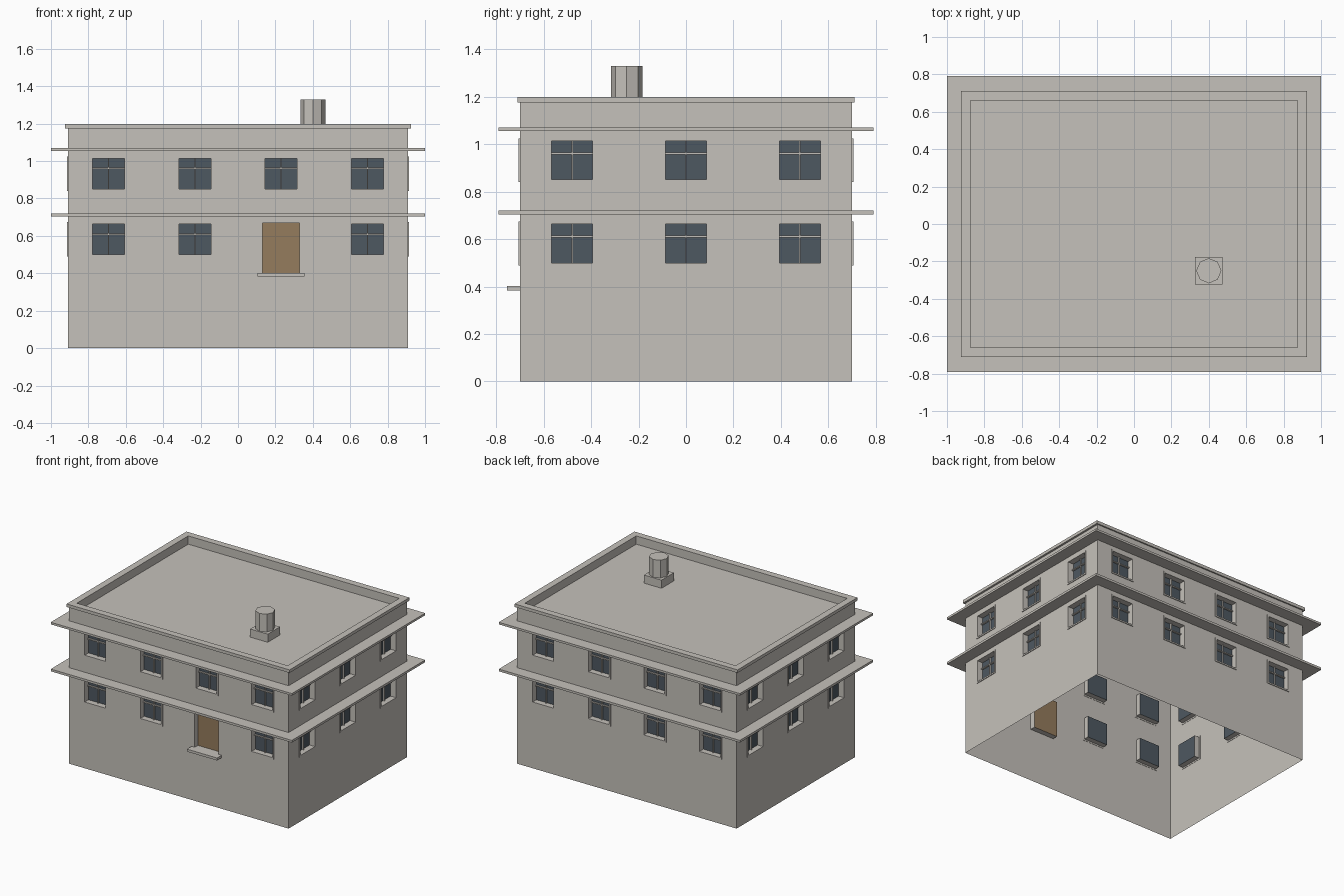
import bpy, bmesh
from math import radians
from mathutils import Matrix, Vector

if "Cube" in bpy.data.objects:
    bpy.data.objects.remove(bpy.data.objects["Cube"])


def material(name, rgb):
    m = bpy.data.materials.new(name)
    m.diffuse_color = (*rgb, 1)
    m.use_nodes = True
    m.node_tree.nodes["Principled BSDF"].inputs["Base Color"].default_value = m.diffuse_color
    return m


STONE = material("warm grey plaster", (0.56, 0.535, 0.495))
GLASS = material("dark blue glass", (0.076, 0.098, 0.12))
WOOD = material("brown wood", (0.30, 0.20, 0.11))

HX, HY = 0.91, 0.70            # half size of the walls
WALL_TOP = 1.175
ROWS = (0.581, 0.932)          # window centre heights
WW, WH = 0.172, 0.163          # window opening
DEPTH = 0.04                   # recess of glass and door
DOOR = (0.13, 0.33, 0.40, 0.67)


def finish(name, bm, *mats):
    me = bpy.data.meshes.new(name)
    bm.to_mesh(me)
    bm.free()
    for m in mats:
        me.materials.append(m)
    ob = bpy.data.objects.new(name, me)
    bpy.context.collection.objects.link(ob)
    return ob


def add_box(bm, x0, x1, y0, y1, z0, z1, mtx=Matrix()):
    size = Matrix.Diagonal((x1 - x0, y1 - y0, z1 - z0, 1))
    centre = Matrix.Translation(((x0 + x1) / 2, (y0 + y1) / 2, (z0 + z1) / 2))
    bmesh.ops.create_cube(bm, size=1, matrix=mtx @ centre @ size)


def add_quad(bm, mtx, pts, mat=0):
    f = bm.faces.new([bm.verts.new(mtx @ Vector(p)) for p in pts])
    f.material_index = mat


def ring(name, ox, oy, ix, iy, z0, z1):
    """Rectangular band with a rectangular hole."""
    bm = bmesh.new()
    loops = []
    for hx, hy, z in ((ox, oy, z0), (ox, oy, z1), (ix, iy, z1), (ix, iy, z0)):
        loops.append([bm.verts.new((sx * hx, sy * hy, z))
                      for sx, sy in ((-1, -1), (1, -1), (1, 1), (-1, 1))])
    for a in range(4):
        p, q = loops[a], loops[(a + 1) % 4]
        for i in range(4):
            j = (i + 1) % 4
            bm.faces.new((p[i], p[j], q[j], q[i]))
    finish(name, bm, STONE)


def window_holes(centres, has_door):
    holes = []
    for row, zc in enumerate(ROWS):
        for u in centres:
            if has_door and row == 0 and u == 0.23:
                holes.append((*DOOR, 2))
            else:
                holes.append((u - WW / 2, u + WW / 2, zc - WH / 2, zc + WH / 2, 1))
    return holes


def add_wall(bm, mtx, half, d, holes):
    """Wall sheet with recessed openings; outward is local -y."""
    us = sorted({-half, half, *(round(v, 4) for h in holes for v in h[:2])})
    zs = sorted({0.0, WALL_TOP, *(round(v, 4) for h in holes for v in h[2:4])})
    for u0, u1 in zip(us, us[1:]):
        for z0, z1 in zip(zs, zs[1:]):
            uc, zc = (u0 + u1) / 2, (z0 + z1) / 2
            if not any(h[0] < uc < h[1] and h[2] < zc < h[3] for h in holes):
                add_quad(bm, mtx, ((u0, -d, z0), (u1, -d, z0), (u1, -d, z1), (u0, -d, z1)))
    for u0, u1, z0, z1, mat in holes:
        c = ((u0, z0), (u1, z0), (u1, z1), (u0, z1))
        add_quad(bm, mtx, [(u, DEPTH - d, z) for u, z in c], mat)
        for (ua, za), (ub, zb) in zip(c, c[1:] + c[:1]):
            add_quad(bm, mtx, ((ua, -d, za), (ub, -d, zb),
                               (ub, DEPTH - d, zb), (ua, DEPTH - d, za)))


# Walls, window trim and glazing bars, side by side around the house
walls, trim, bars = bmesh.new(), bmesh.new(), bmesh.new()
LONG, SHORT = (-0.692, -0.23, 0.23, 0.692), (-0.48, 0.0, 0.48)
for side in range(4):
    mtx = Matrix.Rotation(radians(90 * side), 4, 'Z')
    half, d, centres = (HX, HY, LONG) if side % 2 == 0 else (HY, HX, SHORT)
    holes = window_holes(centres, side == 0)
    add_wall(walls, mtx, half, d, holes)
    for u0, u1, z0, z1, kind in holes:
        if kind != 1:
            continue
        t, y0, y1 = 0.011, -d - 0.005, -d + 0.002
        add_box(trim, u0 - t, u0, y0, y1, z0 - t, z1 + t, mtx)
        add_box(trim, u1, u1 + t, y0, y1, z0 - t, z1 + t, mtx)
        add_box(trim, u0, u1, y0, y1, z0 - t, z0, mtx)
        add_box(trim, u0, u1, y0, y1, z1, z1 + t, mtx)
        uc, zc, yg = (u0 + u1) / 2, (z0 + z1) / 2 + 0.029, DEPTH - d
        add_box(bars, uc - 0.003, uc + 0.003, yg - 0.012, yg - 0.001, z0, z1, mtx)
        add_box(bars, u0, u1, yg - 0.013, yg - 0.001, zc - 0.004, zc + 0.004, mtx)
bmesh.ops.remove_doubles(walls, verts=walls.verts, dist=0.0002)
finish("walls", walls, STONE, GLASS, WOOD)
finish("window_trim", trim, STONE)
finish("window_bars", bars, STONE)

# Door step
bm = bmesh.new()
add_box(bm, 0.105, 0.355, -0.755, -HY, 0.383, 0.402)
finish("door_step", bm, STONE)

# Ledges above each storey, parapet and its cap
ring("lower_ledge", 1.0, 0.79, HX, HY, 0.703, 0.72)
ring("upper_ledge", 1.0, 0.79, HX, HY, 1.055, 1.071)
ring("parapet", HX - 0.001, HY - 0.001, 0.875, 0.66, 1.136, WALL_TOP)
ring("parapet_cap", 0.925, 0.71, 0.875, 0.66, WALL_TOP, 1.198)

# Flat roof
bm = bmesh.new()
add_quad(bm, Matrix(), ((-0.875, -0.66, 1.136), (0.875, -0.66, 1.136),
                        (0.875, 0.66, 1.136), (-0.875, 0.66, 1.136)))
finish("roof_deck", bm, STONE)

# Chimney: square base with an eight-sided stack
bm = bmesh.new()
add_box(bm, 0.327, 0.473, -0.323, -0.177, 1.136, 1.197)
finish("chimney_base", bm, STONE)
bm = bmesh.new()
bmesh.ops.create_cone(bm, cap_ends=True, segments=8, radius1=0.067, radius2=0.067,
                      depth=0.133, matrix=Matrix.Translation((0.4, -0.25, 1.2635)))
finish("chimney_stack", bm, STONE)
